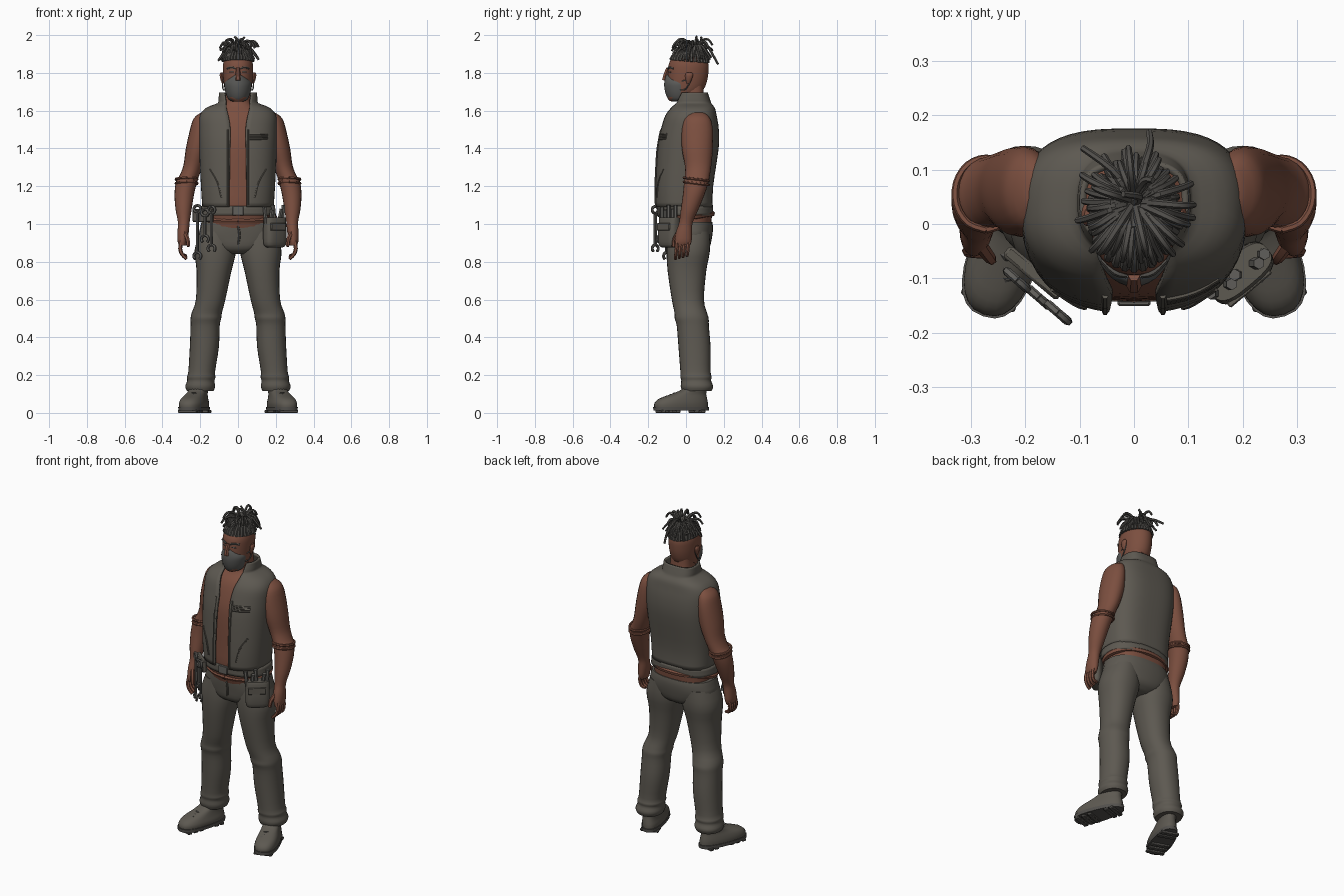
import bpy, bmesh, math, random
from mathutils import Matrix, Vector
from mathutils.bvhtree import BVHTree

random.seed(4)
if "Cube" in bpy.data.objects:
    bpy.data.objects.remove(bpy.data.objects["Cube"])


def material(name, rgb):
    m = bpy.data.materials.new(name)
    m.use_nodes = True
    m.diffuse_color = (*rgb, 1)
    node = m.node_tree.nodes["Principled BSDF"]
    node.inputs["Base Color"].default_value = (*rgb, 1)
    node.inputs["Roughness"].default_value = 0.8
    return m


CLOTH = material("grey cloth", (.11, .1, .083))
SKIN = material("brown skin", (.2, .078, .05))
HAIR = material("dark hair", (.085, .08, .073))
MASK = material("mask grey", (.1, .1, .095))
METAL = material("tool metal", (.12, .115, .105))


def smooth(points, steps=3):
    """Run a smooth line through points of any dimension."""
    out = []
    for i in range(len(points) - 1):
        p = [points[max(0, min(len(points) - 1, i + k))] for k in (-1, 0, 1, 2)]
        for s in range(steps):
            t = s / steps
            out.append([b + .5 * t * (c - a + t * (2 * a - 5 * b + 4 * c - d + t * (3 * (b - c) + d - a)))
                        for a, b, c, d in zip(*p)])
    return out + [list(points[-1])]


def finish(name, mesh, mats):
    mesh.materials.clear()
    for m in mats:
        mesh.materials.append(m)
    mesh.shade_smooth()
    mesh.set_sharp_from_angle(angle=math.radians(40))
    ob = bpy.data.objects.new(name, mesh)
    bpy.context.collection.objects.link(ob)
    return ob


def loft(name, rings, *mats, n=28, front=2, back=2, turn=0, taper=0, side=1, thick=0, rule=None):
    """Skin rings of (x, y, z, half width, half depth[, half opening at front])."""
    bm = bmesh.new()
    rows = []
    for r in smooth(rings):
        x, y, z, rx, ry = r[:5]
        gap = math.asin(min(.95, (max(r[5], 0) / rx) ** (front / 2))) if thick else 0
        row = []
        for i in range(n):
            a = gap + (2 * math.pi - 2 * gap) * i / (n - 1 if thick else n)
            s, c = math.sin(a), math.cos(a)
            e = 2 / (front if c > 0 else back)
            lx = math.copysign(abs(s) ** e, s) * rx
            ly = -math.copysign(abs(c) ** e, c) * ry
            lx *= 1 - taper * ly / ry
            v = Matrix.Rotation(turn, 3, 'Z') @ Vector((lx, ly, 0))
            row.append(bm.verts.new(((x + v.x) * side, y + v.y, z)))
        rows.append(row)
    for a, b in zip(rows, rows[1:]):
        for i in range(n - 1 if thick else n):
            j = (i + 1) % n
            bm.faces.new((a[i], a[j], b[j], b[i]))
    if not thick:
        bm.faces.new(rows[0])
        bm.faces.new(rows[-1])
    bmesh.ops.recalc_face_normals(bm, faces=bm.faces)
    if rule:
        for f in bm.faces:
            f.material_index = int(rule(f.calc_center_median()))
    mesh = bpy.data.meshes.new(name)
    bm.to_mesh(mesh)
    bm.free()
    ob = finish(name, mesh, mats)
    if thick:
        mod = ob.modifiers.new("thickness", 'SOLIDIFY')
        mod.thickness, mod.offset = thick, 0
    return ob


def tubes(name, paths, radius, mat, tip=1.0, side=1):
    """Round strands along smooth paths, in one mesh."""
    cu = bpy.data.curves.new(name, 'CURVE')
    cu.dimensions, cu.bevel_depth, cu.bevel_resolution, cu.use_fill_caps = '3D', radius, 1, True
    for path in paths:
        pts = smooth(path)
        sp = cu.splines.new('POLY')
        sp.points.add(len(pts) - 1)
        for i, (p, q) in enumerate(zip(sp.points, pts)):
            p.co = (q[0] * side, q[1], q[2], 1)
            p.radius = 1 + (tip - 1) * i / (len(pts) - 1)
    tmp = bpy.data.objects.new(name + "_path", cu)
    mesh = bpy.data.meshes.new_from_object(tmp)
    bpy.data.objects.remove(tmp)
    bpy.data.curves.remove(cu)
    return finish(name, mesh, [mat])


def box(name, loc, size, mat, turn=0):
    bm = bmesh.new()
    bmesh.ops.create_cube(bm, size=1, matrix=Matrix.Translation(loc) @ Matrix.Rotation(turn, 4, 'Z')
                          @ Matrix.Diagonal((*size, 1)))
    bmesh.ops.bevel(bm, geom=bm.edges[:], offset=min(size) * .2, segments=1, affect='EDGES')
    mesh = bpy.data.meshes.new(name)
    bm.to_mesh(mesh)
    bm.free()
    return finish(name, mesh, [mat])


# Torso and neck
loft("torso", [(0, .01, .97, .17, .12), (0, 0, 1.08, .175, .14), (0, 0, 1.2, .175, .14),
               (0, .01, 1.4, .185, .145), (0, .02, 1.5, .185, .135), (0, .03, 1.58, .16, .115),
               (0, .035, 1.63, .08, .08), (0, .03, 1.67, .066, .066), (0, .03, 1.74, .062, .062)],
     SKIN, front=2.4, back=2.8)
tubes("waist_skin_band", [[(.192 * math.sin(a), .01 - .128 * math.cos(a), 1.035 - .02 * math.cos(a))
                           for a in [k * math.tau / 16 for k in range(17)]]], .016, SKIN)

# Open vest with stand-up collar
vest = loft("vest", [(0, -.01, 1.09, .183, .146, .045), (0, -.01, 1.2, .19, .148, .045),
                     (0, .01, 1.4, .2, .157, .042), (0, .02, 1.5, .202, .148, .04),
                     (0, .025, 1.57, .197, .132, .05), (0, .034, 1.61, .165, .114, .06),
                     (0, .035, 1.635, .105, .095, .062), (0, .035, 1.66, .098, .086, .065),
                     (0, .037, 1.695, .094, .072, .07)], CLOTH, n=48, front=2.4, back=3, thick=.012)
skin_tree = BVHTree.FromPolygons([v.co for v in vest.data.vertices], [p.vertices for p in vest.data.polygons])


def on_vest(x, z):
    return skin_tree.ray_cast(Vector((x, -1, z)), Vector((0, 1, 0)))[0] + Vector((0, -.007, 0))


# Vest seams and pockets
tubes("vest_front_hem", [[on_vest(s * .053, z) for z in (1.1, 1.2, 1.3, 1.4, 1.5)] for s in (1, -1)], .006, CLOTH)
tubes("vest_pocket_welt", [[on_vest(s * .09, 1.14), on_vest(s * .11, 1.22), on_vest(s * .15, 1.29)]
                           for s in (1, -1)], .005, CLOTH)
tubes("chest_pocket_flap", [[on_vest(x, 1.475 - k * .008 + .01 * (x - .1)) for x in (.06, .09, .12, .155)]
                            for k in range(4)], .006, CLOTH)

# Belt
loft("belt", [(0, 0, 1.045, .195, .138, 0), (0, 0, 1.095, .19, .138, 0)], CLOTH, n=40, front=2.3, back=2.5, thick=.012)
box("belt_buckle", (0, -.143, 1.07), (.06, .016, .05), METAL)

# Trouser seat and fly
loft("trouser_seat", [(0, .01, .84, .06, .07), (0, .012, .87, .15, .11), (0, .015, .93, .205, .123),
                      (0, .015, .98, .2, .128), (0, .013, 1.01, .193, .126)], CLOTH, front=2.4, back=2.4)
tubes("trouser_fly", [[(0, -.112, .99), (.008, -.113, .94), (0, -.1, .89)]], .006, CLOTH)

for side, tag in ((1, "left"), (-1, "right")):
    # Trouser leg with knee and hem folds
    loft(tag + "_trouser_leg", [(.11, .015, .96, .09, .11), (.12, .012, .86, .11, .115), (.127, .005, .75, .092, .102),
                                (.145, .01, .6, .078, .085), (.165, .025, .53, .08, .086), (.17, .03, .5, .081, .09),
                                (.174, .036, .46, .077, .085), (.178, .045, .35, .077, .085),
                                (.192, .05, .22, .071, .08), (.195, .053, .19, .076, .083),
                                (.197, .054, .17, .072, .079), (.2, .058, .14, .079, .086),
                                (.2, .058, .115, .07, .077)], CLOTH, side=side, front=2.2, back=2.2)
    # Boot
    turn = math.radians(19)
    loft(tag + "_boot", [(.228, -.025, .025, .06, .148), (.228, -.025, .05, .062, .147),
                         (.226, -.015, .075, .056, .132), (.215, .015, .1, .048, .095),
                         (.205, .045, .125, .046, .068), (.2, .055, .17, .045, .058)],
         CLOTH, turn=turn, taper=.14, side=side, front=2.4, back=2.4)
    loft(tag + "_boot_sole", [(.228, -.025, .012, .063, .152), (.228, -.025, .032, .064, .153)],
         HAIR, turn=turn, taper=.14, side=side, front=2.5, back=2.5)
    for k in (-.115, -.075, -.035, .07, .105):
        box(tag + "_sole_lug", (side * (.228 - k * math.sin(turn)), -.025 + k * math.cos(turn), .008),
            (.105, .026, .016), HAIR, side * turn)
    tubes(tag + "_boot_laces", [[(.205 + d, y - .02, z - .006), (.235, y - .022, z + .004), (.25 + d, y, z - .006)]
                                for d, y, z in ((0, -.04, .1), (.008, -.06, .09), (.016, -.08, .083))],
          .006, HAIR, side=side)
    # Bare arm
    loft(tag + "_arm", [(.175, .06, 1.59, .02, .035), (.19, .06, 1.56, .044, .067), (.2, .06, 1.5, .054, .082),
                        (.215, .06, 1.4, .061, .082), (.237, .064, 1.31, .052, .07), (.258, .06, 1.255, .052, .066),
                        (.272, .055, 1.225, .056, .065), (.284, .042, 1.16, .052, .058), (.288, .02, 1.08, .043, .047),
                        (.287, 0, 1.01, .031, .036), (.29, -.01, .96, .03, .042), (.294, -.015, .91, .026, .045),
                        (.293, -.018, .885, .018, .038)], SKIN, n=20, side=side)
    tubes(tag + "_elbow_crease", [[(.272 + .057 * math.sin(a), .055 - .066 * math.cos(a), 1.215 + z + .008 * math.cos(a))
                                   for a in [k * math.tau / 10 for k in range(11)]] for z in (0, .022)],
          .007, SKIN, side=side)
    # Fingers and thumb
    tubes(tag + "_fingers", [[(.3, y, .91), (.306, y - .004, .87), (.295, y - .008, .838), (.272, y - .01, .815 + k * .006)]
                             for k, y in enumerate((-.046, -.026, -.006, .014))], .0115, SKIN, tip=.75, side=side)
    tubes(tag + "_thumb", [[(.285, -.035, .96), (.267, -.06, .92), (.262, -.066, .88)]], .013, SKIN, tip=.75, side=side)
    # Ear, brow and eye
    loft(tag + "_ear", [(.08, .012, 1.745, .005, .008), (.084, .014, 1.765, .009, .016), (.087, .017, 1.79, .01, .021),
                        (.086, .017, 1.803, .005, .012)], SKIN, n=12, side=side)
    tubes(tag + "_brow", [[(.014, -.094, 1.823), (.035, -.089, 1.829), (.058, -.066, 1.823)]], .006, HAIR, side=side)
    tubes(tag + "_eye", [[(.021, -.09, 1.805), (.034, -.086, 1.806), (.045, -.079, 1.804)]], .004, HAIR, side=side)

# Head with short cropped hair round the back and sides
loft("head", [(0, -.045, 1.65, .03, .04), (0, -.03, 1.67, .055, .068), (0, -.002, 1.71, .07, .093),
              (0, .008, 1.76, .077, .104), (0, .012, 1.81, .08, .107), (0, .014, 1.85, .078, .104),
              (0, .016, 1.885, .063, .084), (0, .016, 1.91, .03, .04)], SKIN, HAIR, n=40, front=2.2,
     rule=lambda c: c.z > 1.87 or (c.z > 1.79 and c.y > -.025) or (c.z > 1.7 and c.y > .03))
tubes("nose", [[(0, -.095, 1.825), (0, -.108, 1.79), (0, -.114, 1.76)]], .011, SKIN, tip=1.3)

# Face mask with ear loops
loft("face_mask", [(0, -.04, 1.648, .028, .035), (0, -.036, 1.66, .05, .058), (0, -.034, 1.69, .064, .074),
                   (0, -.034, 1.725, .071, .081), (0, -.034, 1.75, .07, .081), (0, -.04, 1.775, .05, .072),
                   (0, -.055, 1.79, .02, .055)], MASK, n=32, front=1.9)
tubes("mask_loops", [[(s * .068, -.03, z), (s * .08, 0, z + .006), (s * .082, .03, 1.77)]
                     for s in (1, -1) for z in (1.755, 1.71)], .0035, MASK)

# Locks swept up to a knot, then fanning out
swept, fan = [], []
for i in range(30):
    a = math.tau * i / 30
    s, c = math.sin(a), math.cos(a)
    swept.append([(.08 * s, .018 - .1 * c, 1.86 + .008 * c), (.07 * s, .02 - .085 * c, 1.895),
                  (.04 * s, .03 - .045 * c, 1.92), (.012 * s, .04 - .012 * c, 1.93)])
for i in range(46):
    a = i * 2.4
    s, c = math.sin(a), math.cos(a)
    r, tip = random.uniform(.075, .115), random.uniform(1.875, 1.965)
    fan.append([(.01 * s, .04 - .01 * c, 1.92), (r * .45 * s, .035 - r * .45 * c, max(1.945, tip + .01)),
                (r * .8 * s, .03 - r * .8 * c, tip + .015), (r * s, .03 - r * c, tip - .015)])
fan += [[(0, .04, 1.92), (.01, .05, 1.96), (-.02, .055, 1.993)], [(0, .05, 1.92), (.02, .08, 1.97), (.035, .08, 1.99)],
        [(0, .05, 1.92), (.02, .11, 1.94), (.03, .145, 1.89), (.028, .17, 1.845)],
        [(0, .05, 1.92), (-.04, .1, 1.945), (-.095, .14, 1.92)]]
tubes("swept_locks", swept, .009, HAIR, tip=.8)
tubes("fanned_locks", fan, .0085, HAIR, tip=.7)

# Tool pouch on the left hip
turn = math.radians(40)
loft("tool_pouch", [(.195, -.088, .875, .045, .02), (.195, -.09, .89, .064, .034), (.195, -.09, .95, .067, .038),
                    (.195, -.088, 1.02, .066, .034), (.195, -.088, 1.035, .066, .03)],
     CLOTH, turn=turn, front=3, back=3)
box("pouch_flap", (.212, -.118, .985), (.1, .012, .04), CLOTH, turn)
tubes("pouch_tools", [[(x, -.255 + .85 * x, 1.0), (x + lean, -.255 + .85 * x, z)]
                      for x, lean, z in ((.15, -.01, 1.09), (.17, .01, 1.075), (.19, -.005, 1.1),
                                         (.215, .015, 1.08), (.235, .005, 1.1))], .011, METAL)

# Wrenches hung from a holder on the right hip
box("tool_holder", (-.185, -.09, 1.045), (.13, .025, .07), CLOTH, -turn)
for x, top, low in ((-.215, 1.08, .83), (-.14, 1.075, .87), (-.175, 1.06, .92)):
    y = -.275 - .8 * x
    ring = [(x + .018 * math.sin(a), y - .016 * math.sin(a), top + .018 * math.cos(a))
            for a in [k * math.tau / 10 for k in range(11)]]
    jaw = [(x + .019 * math.sin(a), y - .016 * math.sin(a), low - .019 * math.cos(a))
           for a in [.7 + k * (math.tau - 1.4) / 8 for k in range(9)]]
    box("wrench_handle", (x, y, (top + low) / 2), (.016, .012, top - low - .04), METAL, -turn)
    tubes("wrench_ends", [ring, jaw], .008, METAL)
